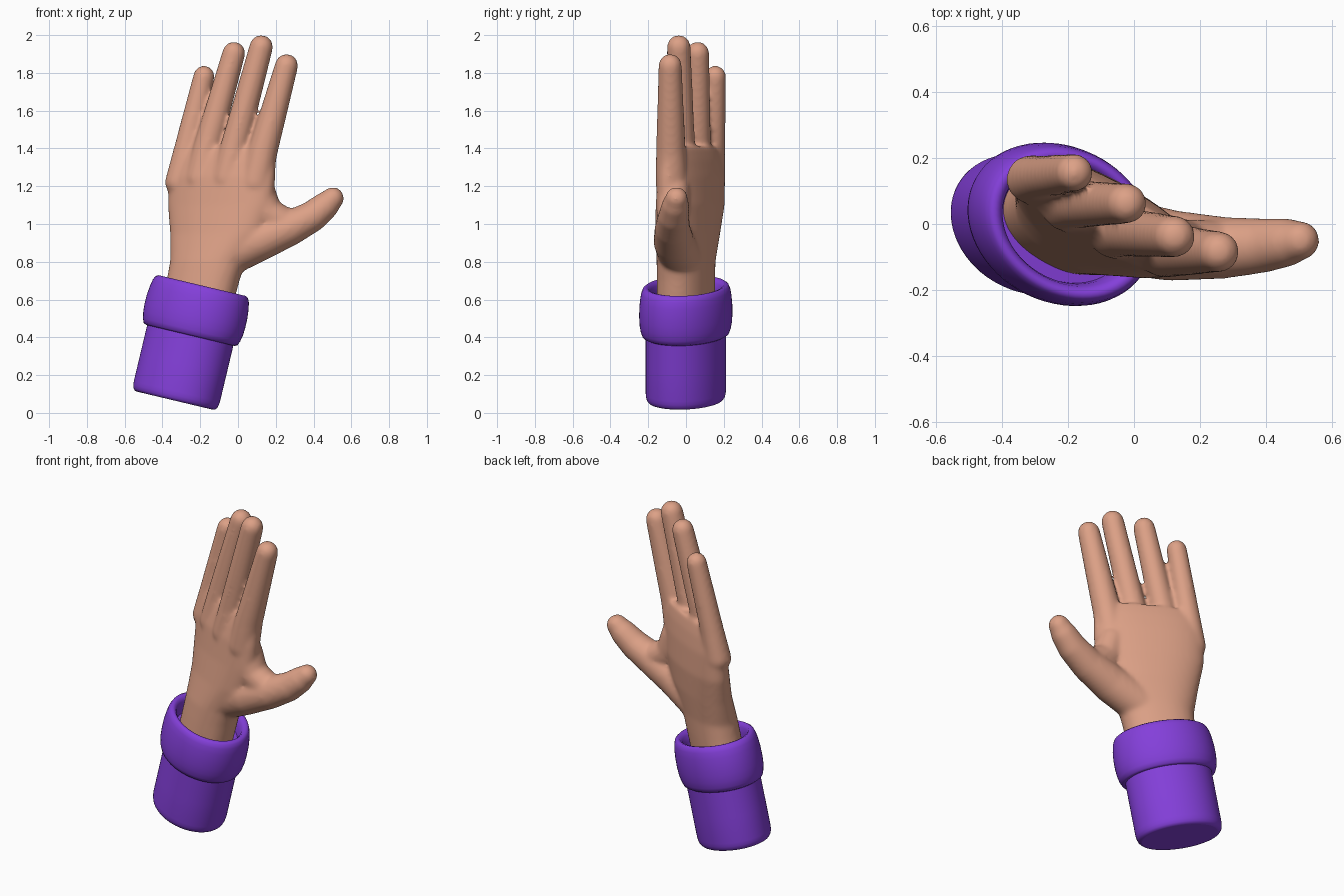
import bpy, bmesh, math
from mathutils import Matrix, Vector

if "Cube" in bpy.data.objects:
    bpy.data.objects.remove(bpy.data.objects["Cube"])


def material(name, rgb):
    m = bpy.data.materials.new(name)
    m.diffuse_color = (*rgb, 1)
    m.use_nodes = True
    m.node_tree.nodes["Principled BSDF"].inputs["Base Color"].default_value = m.diffuse_color
    return m


skin = material("warm skin", (0.72, 0.355, 0.24))
purple = material("purple cloth", (0.23, 0.05, 0.70))


def make_object(name, bm, mat):
    bmesh.ops.recalc_face_normals(bm, faces=bm.faces)
    me = bpy.data.meshes.new(name)
    bm.to_mesh(me)
    bm.free()
    me.materials.append(mat)
    ob = bpy.data.objects.new(name, me)
    bpy.context.collection.objects.link(ob)
    return ob


def loft(bm, rings):
    """Skin a list of closed point rings and cap both ends."""
    rows = [[bm.verts.new(p) for p in r] for r in rings]
    n = len(rows[0])
    for a, b in zip(rows, rows[1:]):
        for i in range(n):
            bm.faces.new((a[i], a[(i + 1) % n], b[(i + 1) % n], b[i]))
    bm.faces.new(rows[0][::-1])
    bm.faces.new(rows[-1])


def oval(a, b, n=64, power=1.0):
    """Oval outline; power below 1 makes it boxier."""
    pts = []
    for i in range(n):
        c, s = math.cos(math.tau * i / n), math.sin(math.tau * i / n)
        pts.append(Vector((math.copysign(abs(c) ** power, c) * a,
                           math.copysign(abs(s) ** power, s) * b, 0)))
    return pts


def limb(bm, joints):
    """Round-ended tapered tube through (x, y, z, radius) joints."""
    for x, y, z, r in joints:
        bmesh.ops.create_uvsphere(bm, u_segments=24, v_segments=16, radius=r,
                                  matrix=Matrix.Translation((x, y, z)))
    for j, k in zip(joints, joints[1:]):
        p, q = Vector(j[:3]), Vector(k[:3])
        rot = (q - p).to_track_quat('Z', 'Y')
        loft(bm, [[p + rot @ v for v in oval(j[3], j[3], 24)],
                  [q + rot @ v for v in oval(k[3], k[3], 24)]])


# Sleeve and cuff: oval lathes along the leaning forearm
arm = (Matrix.Translation((-0.335, -0.001, 0.065))
       @ Matrix.Rotation(math.radians(13.4), 4, 'Y')
       @ Matrix.Rotation(math.radians(-30), 4, 'Z'))


def lathe(name, a, b, profile):
    bm = bmesh.new()
    loft(bm, [[arm @ (v + Vector((0, 0, h))) for v in oval(a * s, b * s)]
              for s, h in profile])
    ob = make_object(name, bm, purple)
    for p in ob.data.polygons:
        p.use_smooth = len(p.vertices) == 4
    return ob


lathe("sleeve", 0.245, 0.201,
      [(0.88, 0), (0.93, 0.003), (0.97, 0.014), (0.99, 0.03), (1, 0.05),
       (1, 0.2), (1, 0.37)])
lathe("cuff", 0.287, 0.232,
      [(0.8, 0.357), (0.88, 0.355), (0.93, 0.362), (0.965, 0.385),
       (0.99, 0.42), (1, 0.46), (0.998, 0.51), (0.98, 0.56), (0.955, 0.595),
       (0.92, 0.617), (0.87, 0.626), (0.81, 0.622), (0.76, 0.605),
       (0.73, 0.57), (0.72, 0.53)])

# Hand: palm loft, fingers and thumb fused into one smooth skin
bm = bmesh.new()
palm = [  # centre x, centre y, z, half width, half thickness
    (-0.235, 0.0, 0.50, 0.200, 0.130), (-0.185, 0.0, 0.70, 0.204, 0.130),
    (-0.160, 0.0, 0.80, 0.212, 0.128), (-0.110, 0.008, 0.95, 0.272, 0.122),
    (-0.092, 0.022, 1.10, 0.308, 0.115), (-0.085, 0.028, 1.25, 0.314, 0.103),
    (-0.072, 0.03, 1.34, 0.302, 0.085), (-0.060, 0.03, 1.41, 0.275, 0.065)]
turn = Matrix.Rotation(math.radians(-28), 3, 'Z')
loft(bm, [[turn @ v + Vector((x, y, z)) for v in oval(a, b, 48, 0.9)]
          for x, y, z, a, b in palm])

fingers = [  # root joint, tip joint
    ((-0.278, 0.142, 1.38, 0.066), (-0.180, 0.155, 1.782, 0.057)),
    ((-0.165, 0.060, 1.40, 0.073), (-0.022, 0.062, 1.905, 0.061)),
    ((-0.022, -0.025, 1.40, 0.074), (0.123, -0.038, 1.938, 0.063)),
    ((0.130, -0.080, 1.38, 0.079), (0.257, -0.084, 1.839, 0.062))]
for root, tip in fingers:
    # short buried knuckle blends each finger into the palm
    knuckle = (root[0] - 0.035, root[1] * 0.95, root[2] - 0.16, root[3] + 0.008)
    limb(bm, [knuckle, root, tip])

limb(bm, [(-0.07, -0.03, 0.83, 0.115), (0.11, -0.065, 0.91, 0.108),
          (0.27, -0.072, 0.976, 0.094), (0.39, -0.065, 1.038, 0.083),
          (0.46, -0.056, 1.095, 0.074), (0.502, -0.05, 1.136, 0.060)])
# web between thumb and index finger
limb(bm, [(0.11, -0.065, 1.18, 0.085), (0.15, -0.07, 1.06, 0.085),
          (0.26, -0.07, 1.0, 0.08)])

hand = make_object("hand", bm, skin)
fuse = hand.modifiers.new("fuse", 'REMESH')
fuse.mode = 'VOXEL'
fuse.voxel_size = 0.011
fuse.use_smooth_shade = True
soften = hand.modifiers.new("soften", 'SMOOTH')
soften.factor = 0.5
soften.iterations = 14
